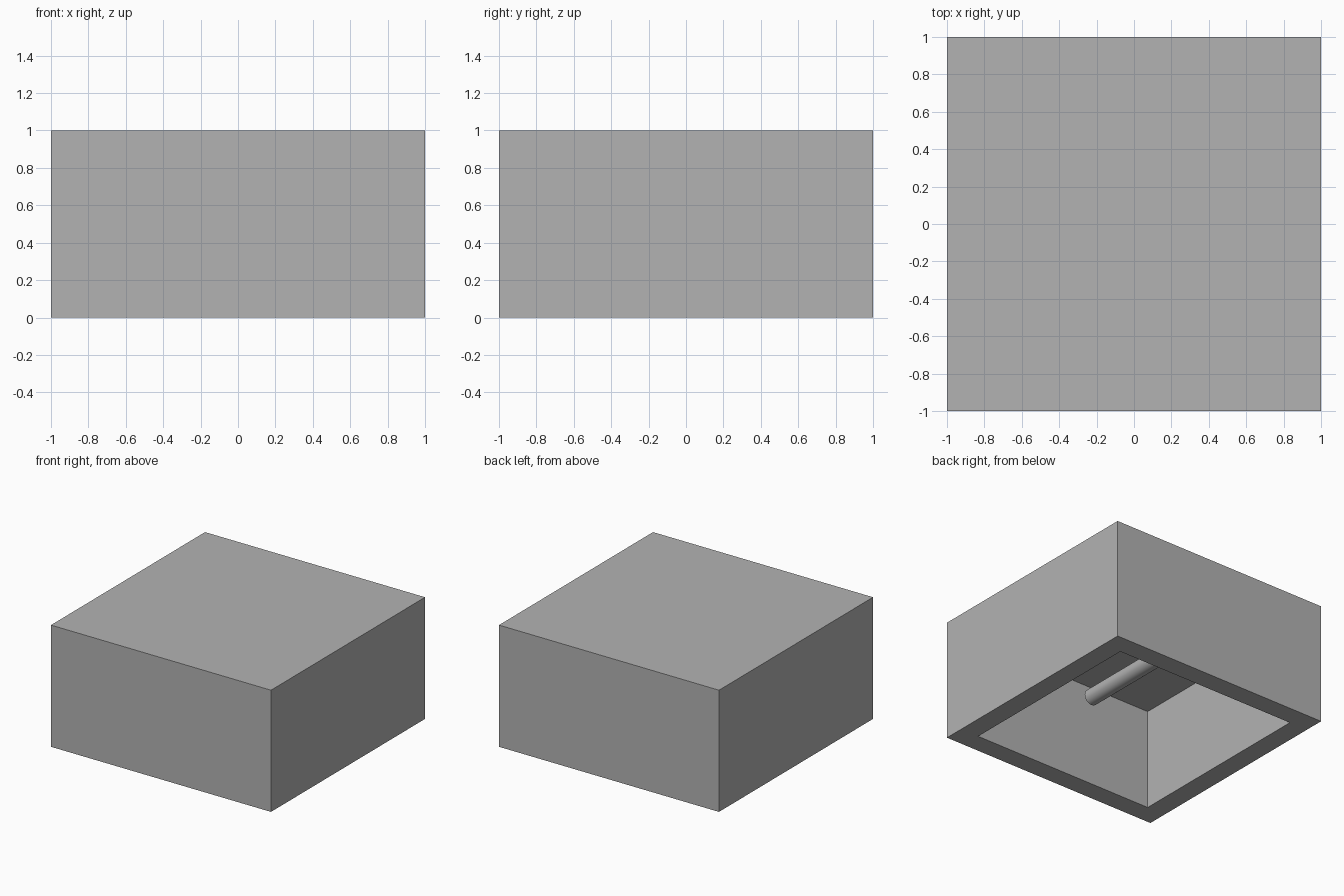
import bpy
import bmesh
import math
from mathutils import Matrix, Vector

WALL = 1 / 6

cube = bpy.data.objects.get("Cube")
if cube:
    bpy.data.objects.remove(cube, do_unlink=True)

grey = bpy.data.materials.new("plain_grey")
grey.use_nodes = True
colour = (0.45, 0.45, 0.45, 1)
grey.diffuse_color = colour
grey.node_tree.nodes["Principled BSDF"].inputs["Base Color"].default_value = colour


def add_object(name, bm):
    bmesh.ops.recalc_face_normals(bm, faces=bm.faces)
    mesh = bpy.data.meshes.new(name)
    bm.to_mesh(mesh)
    bm.free()
    mesh.materials.append(grey)
    obj = bpy.data.objects.new(name, mesh)
    bpy.context.collection.objects.link(obj)
    return obj


# Housing: a box hollowed out from below, with equal walls and ceiling
bm = bmesh.new()
bmesh.ops.create_cube(bm, size=1, matrix=Matrix.Translation((0, 0, 0.5)) @ Matrix.Diagonal((2, 2, 1, 1)))
bottom = min(bm.faces, key=lambda f: f.calc_center_median().z)
bmesh.ops.inset_region(bm, faces=[bottom], thickness=WALL, use_even_offset=True)
for v in bottom.verts:
    v.co.z = 0
ceiling = bmesh.ops.extrude_discrete_faces(bm, faces=[bottom])["faces"][0]
bmesh.ops.translate(bm, verts=ceiling.verts, vec=Vector((0, 0, 1 - WALL)))
add_object("housing", bm)

# Tube: a round bar running front to back in the middle of the hollow
bm = bmesh.new()
bmesh.ops.create_cone(bm, cap_ends=True, segments=32, radius1=0.065, radius2=0.065, depth=1,
                      matrix=Matrix.Translation((0, 0, 0.5)) @ Matrix.Rotation(math.pi / 2, 4, "X"))
tube = add_object("tube", bm)
bpy.ops.object.select_all(action="DESELECT")
tube.select_set(True)
bpy.context.view_layer.objects.active = tube
bpy.ops.object.shade_smooth_by_angle(angle=math.radians(40))
